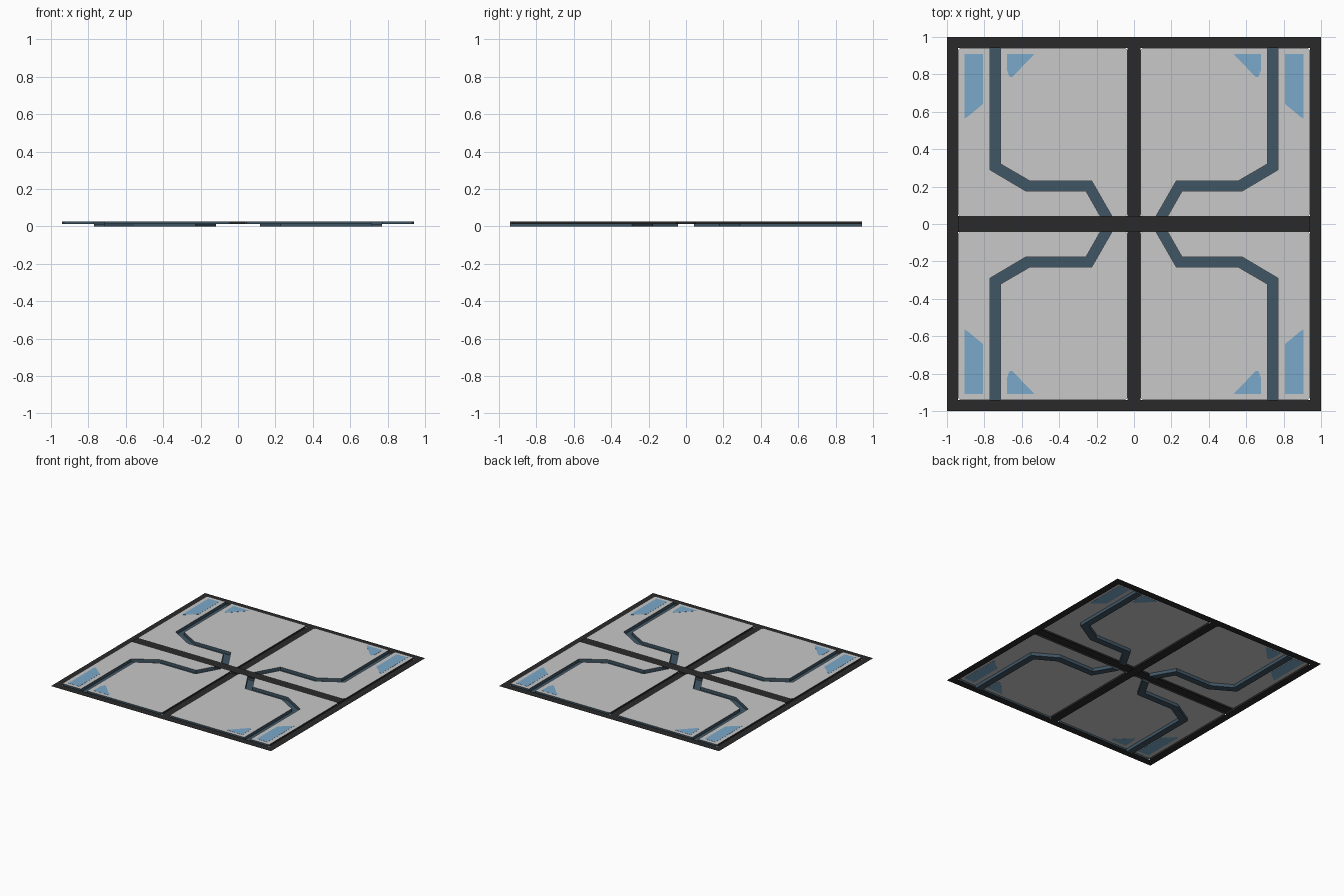
import bpy, bmesh

if "Cube" in bpy.data.objects:
    bpy.data.objects.remove(bpy.data.objects["Cube"])

TOP, FRAME, LOW = 0.026, 0.012, 0.0      # panel, frame and channel levels
XI, YI, E = 0.036, 0.042, 0.94           # panel inner edges and outer edge
C = 0.01                                 # panel corner chamfer


def mat(name, col):
    m = bpy.data.materials.new(name)
    m.diffuse_color = (*col, 1)
    m.use_nodes = True
    m.node_tree.nodes["Principled BSDF"].inputs["Base Color"].default_value = m.diffuse_color
    return m


GREY = mat("light grey", (0.58, 0.58, 0.58))
DARK = mat("dark frame", (0.023, 0.023, 0.023))
SLATE = mat("slate blue", (0.05, 0.092, 0.127))
BLUE = mat("sky blue", (0.195, 0.397, 0.597))


class Part:
    def __init__(self, name, *mats):
        self.name, self.mats, self.bm = name, mats, bmesh.new()

    def face(self, pts, mi=0):
        f = self.bm.faces.new([self.bm.verts.new(p) for p in pts])
        f.material_index = mi

    def sheet(self, loop, z, mi=0):
        self.face([(x, y, z) for x, y in loop], mi)

    def wall(self, a, b, z0, z1, mi=0):
        self.face([(*a, z0), (*b, z0), (*b, z1), (*a, z1)], mi)

    def done(self):
        bmesh.ops.remove_doubles(self.bm, verts=self.bm.verts, dist=1e-5)
        me = bpy.data.meshes.new(self.name)
        self.bm.to_mesh(me)
        self.bm.free()
        for m in self.mats:
            me.materials.append(m)
        bpy.context.collection.objects.link(bpy.data.objects.new(self.name, me))


def mirrored(loop, sx, sy):
    """Mirror a counter-clockwise loop into a quadrant, keeping its winding."""
    pts = [(x * sx, y * sy) for x, y in loop]
    return pts if sx * sy > 0 else pts[::-1]


def rect(x0, y0, x1, y1):
    return [(x0, y0), (x1, y0), (x1, y1), (x0, y1)]


# channel borders in the +x +y quadrant, from outer edge to centre bar
outer = [(0.77, E), (0.77, 0.29), (0.578, 0.176), (0.257, 0.176), (0.18, YI)]
inner = [(0.715, E), (0.715, 0.322), (0.557, 0.23), (0.226, 0.23), (0.118, YI)]

# the two panel pieces on either side of the channel (counter-clockwise)
piece_out = outer + [(E - C, YI), (E, YI + C), (E, E - C), (E - C, E)]
piece_in = inner[::-1] + [(XI + C, E), (XI, E - C), (XI, YI + C), (XI + C, YI)]

# corner markings
mark_long = [(0.807, 0.909), (0.807, 0.642), (0.89, 0.573), (0.905, 0.565), (0.905, 0.909)]
mark_tri = [(0.535, 0.905), (0.65, 0.787), (0.665, 0.785), (0.678, 0.82), (0.678, 0.909), (0.54, 0.909)]

panels = Part("panels", GREY, SLATE, DARK)
channels = Part("channels", SLATE)
marks = Part("corner_markings", BLUE)
for sx in (1, -1):
    for sy in (1, -1):
        for piece in (piece_out, piece_in):
            loop = mirrored(piece, sx, sy)
            panels.sheet(loop, TOP)
            for a, b in zip(loop, loop[1:] + loop[:1]):
                mx, my = abs(a[0] + b[0]) / 2, abs(a[1] + b[1]) / 2
                if my < YI + 1e-4:
                    continue                       # covered by the centre bar
                if my > E - C:
                    panels.wall(a, b, FRAME, TOP, 1)
                elif mx > E - C or mx < XI + C:
                    panels.wall(a, b, FRAME, TOP, 2)
                else:
                    panels.wall(a, b, LOW, TOP, 1)  # channel side
        # channel floor and its two end walls
        for i in range(4):
            quad = [inner[i], inner[i + 1], outer[i + 1], outer[i]]
            channels.sheet(mirrored(quad, sx, sy), LOW)
        for i in (0, -1):
            ends = [outer[i], inner[i]] if i == 0 else [inner[i], outer[i]]
            b, a = mirrored(ends, sx, sy)
            channels.wall(b, a, LOW, FRAME)
        # thin markings, visible on both sides of the panel sheet
        for m in (mark_long, mark_tri):
            loop = mirrored(m, sx, sy)
            marks.sheet(loop, TOP + 0.001)
            marks.sheet(loop[::-1], TOP - 0.001)
            for a, b in zip(loop, loop[1:] + loop[:1]):
                marks.wall(a, b, TOP - 0.001, TOP + 0.001)
for p in (panels, channels, marks):
    p.done()

# flat border ring and the low bar between left and right panels
frame = Part("frame", DARK)
for s in (-1, 1):
    frame.sheet(rect(-1, min(s, s * E), 1, max(s, s * E)), FRAME)
    frame.sheet(rect(min(s, s * E), -E, max(s, s * E), E), FRAME)
frame.sheet(rect(-XI, -E, XI, E), FRAME)
frame.done()

# raised bar across the middle
bar = Part("centre_bar", DARK)
loop = rect(-E, -YI, E, YI)
bar.sheet(loop, TOP)
for a, b in zip(loop, loop[1:] + loop[:1]):
    bar.wall(a, b, FRAME, TOP)
bar.done()
